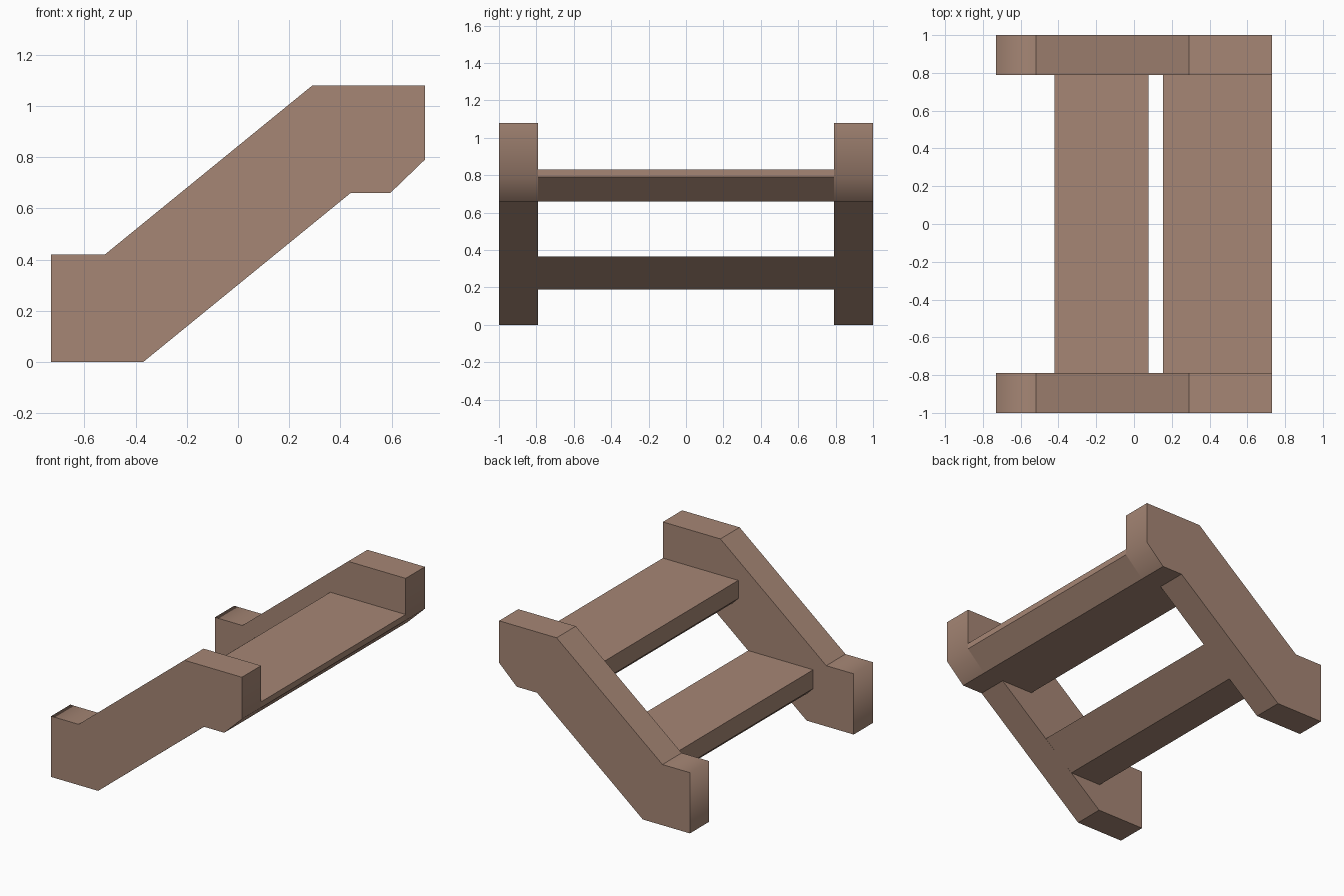
import bpy, bmesh

cube = bpy.data.objects.get("Cube")
if cube:
    bpy.data.objects.remove(cube, do_unlink=True)

wood = bpy.data.materials.new("brown_wood")
wood.use_nodes = True
colour = (0.38, 0.24, 0.178, 1)
wood.diffuse_color = colour
wood.node_tree.nodes["Principled BSDF"].inputs["Base Color"].default_value = colour


def extrude_profile(name, profile, y0, y1, soft_corners=()):
    """Extrude an x-z profile along y; only the listed corners are shaded smooth."""
    bm = bmesh.new()
    face = bm.faces.new([bm.verts.new((x, y0, z)) for x, z in profile])
    extruded = bmesh.ops.extrude_face_region(bm, geom=[face])["geom"]
    moved = [v for v in extruded if isinstance(v, bmesh.types.BMVert)]
    bmesh.ops.translate(bm, verts=moved, vec=(0, y1 - y0, 0))
    bmesh.ops.recalc_face_normals(bm, faces=bm.faces)
    for f in bm.faces:
        f.smooth = True
    for e in bm.edges:
        a, b = (v.co for v in e.verts)
        runs_along_y = abs(a.y - b.y) > 0.01
        e.smooth = runs_along_y and any(
            abs(a.x - x) + abs(a.z - z) < 0.001 for x, z in soft_corners)
    mesh = bpy.data.meshes.new(name)
    bm.to_mesh(mesh)
    bm.free()
    mesh.materials.append(wood)
    obj = bpy.data.objects.new(name, mesh)
    bpy.context.collection.objects.link(obj)
    return obj


# Sloping side boards with level feet and landings
board = [(-0.73, 0), (-0.37, 0), (0.44, 0.66), (0.595, 0.66), (0.73, 0.79),
         (0.73, 1.08), (0.29, 1.08), (-0.52, 0.42), (-0.73, 0.42)]
soft = [(0.73, 0.79), (-0.73, 0.42)]
inner = 0.79
extrude_profile("front_side_board", board, -1, -inner, soft)
extrude_profile("back_side_board", board, inner, 1, soft)

# Treads, trimmed flush with the underside of the side boards
bevel = 0.045
lower = [(-0.42, 0.365), (-0.42, 0.19 + bevel), (-0.42 + bevel, 0.19),
         (-0.137, 0.19), (0.077, 0.365)]
upper = [(0.153, 0.83), (0.153, 0.66 + bevel), (0.153 + bevel, 0.66),
         (0.595, 0.66), (0.73, 0.79), (0.73, 0.83)]
extrude_profile("lower_tread", lower, -inner, inner)
extrude_profile("upper_tread", upper, -inner, inner)
